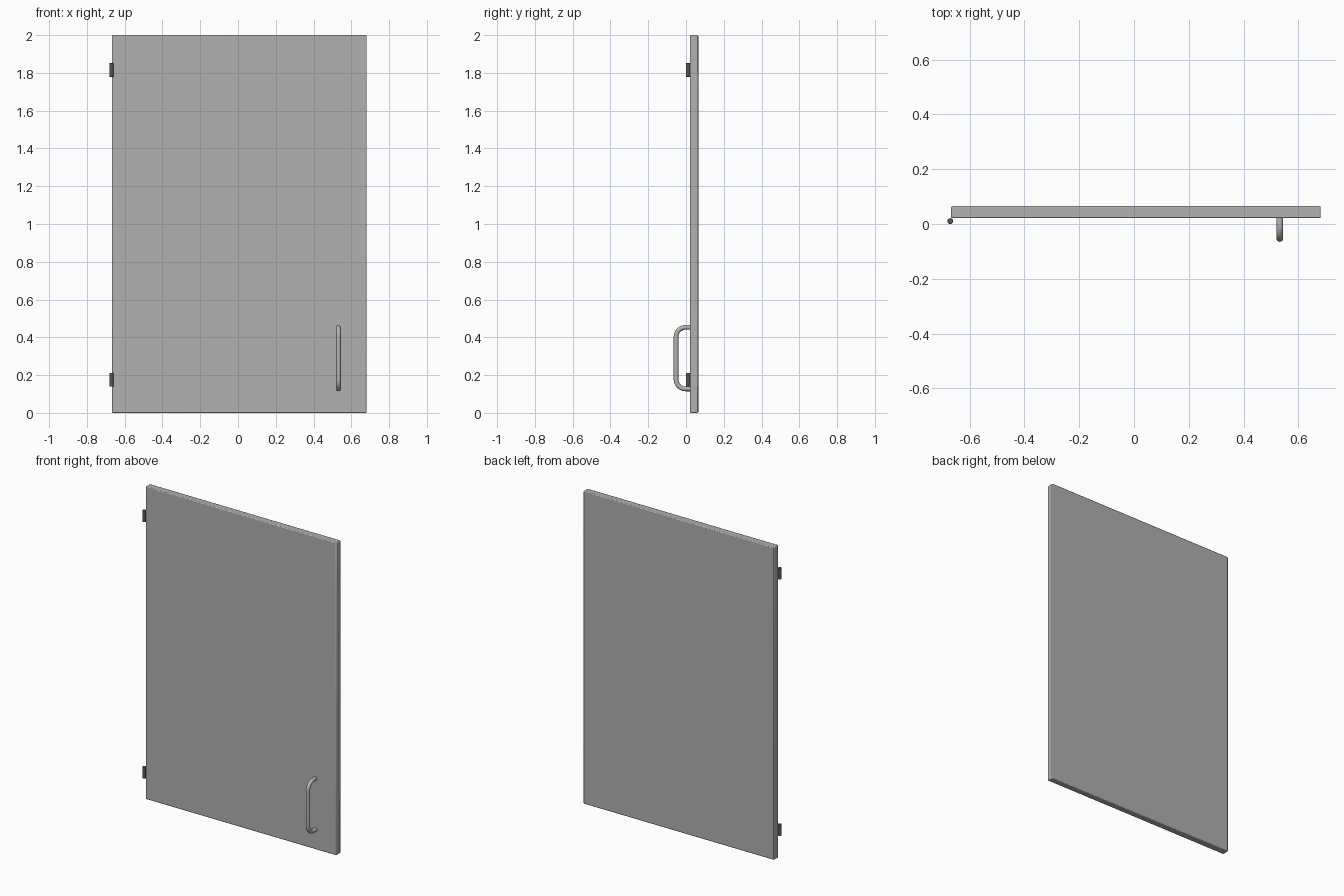
import bpy
from math import sin, cos, pi, radians

if "Cube" in bpy.data.objects:
    bpy.data.objects.remove(bpy.data.objects["Cube"])


def grey(name, v):
    mat = bpy.data.materials.new(name)
    mat.diffuse_color = (v, v, v, 1)
    mat.use_nodes = True
    mat.node_tree.nodes["Principled BSDF"].inputs["Base Color"].default_value = mat.diffuse_color
    return mat


def bevel(obj, width, segments):
    mod = obj.modifiers.new("bevel", "BEVEL")
    mod.width = width
    mod.segments = segments
    mod.limit_method = 'ANGLE'
    mod.angle_limit = radians(40)


def smooth(obj):
    bpy.ops.object.select_all(action='DESELECT')
    obj.select_set(True)
    bpy.context.view_layer.objects.active = obj
    bpy.ops.object.shade_smooth_by_angle(angle=radians(35))


panel_grey = grey("panel_grey", 0.44)
handle_grey = grey("handle_grey", 0.46)
hinge_grey = grey("hinge_grey", 0.1)

# Door panel with softened edges
X0, X1, Y0, Y1 = -0.668, 0.681, 0.021, 0.065
bpy.ops.mesh.primitive_cube_add(size=1, location=((X0 + X1) / 2, (Y0 + Y1) / 2, 1))
panel = bpy.context.object
panel.name = "door_panel"
panel.scale = (X1 - X0, Y1 - Y0, 2)
bpy.ops.object.transform_apply(location=False, rotation=False, scale=True)
bevel(panel, 0.005, 2)
smooth(panel)
panel.data.materials.append(panel_grey)

# Hinge barrels along the left front edge
for name, z in (("lower_hinge", 0.175), ("upper_hinge", 1.815)):
    bpy.ops.mesh.primitive_cylinder_add(vertices=24, radius=0.0105, depth=0.073,
                                        location=(-0.6705, 0.0105, z))
    hinge = bpy.context.object
    hinge.name = name
    bevel(hinge, 0.002, 2)
    smooth(hinge)
    hinge.data.materials.append(hinge_grey)

# Pull handle: round bar bent at both ends into the door face
HX, TUBE, BEND = 0.532, 0.0125, 0.05
front, low, high = -0.0525, 0.127, 0.453
path = [(Y0 + 0.001, high)]
for zc, start in ((high - BEND, pi / 2), (low + BEND, pi)):
    for i in range(13):
        a = start + i / 12 * pi / 2
        path.append((front + BEND + BEND * cos(a), zc + BEND * sin(a)))
path.append((Y0 + 0.001, low))
curve = bpy.data.curves.new("pull_handle", 'CURVE')
curve.dimensions = '3D'
curve.bevel_depth = TUBE
curve.bevel_resolution = 6
curve.use_fill_caps = True
spline = curve.splines.new('POLY')
spline.points.add(len(path) - 1)
for p, (y, z) in zip(spline.points, path):
    p.co = (HX, y, z, 1)
spline.use_smooth = True
curve.materials.append(handle_grey)
handle = bpy.data.objects.new("pull_handle", curve)
bpy.context.collection.objects.link(handle)
